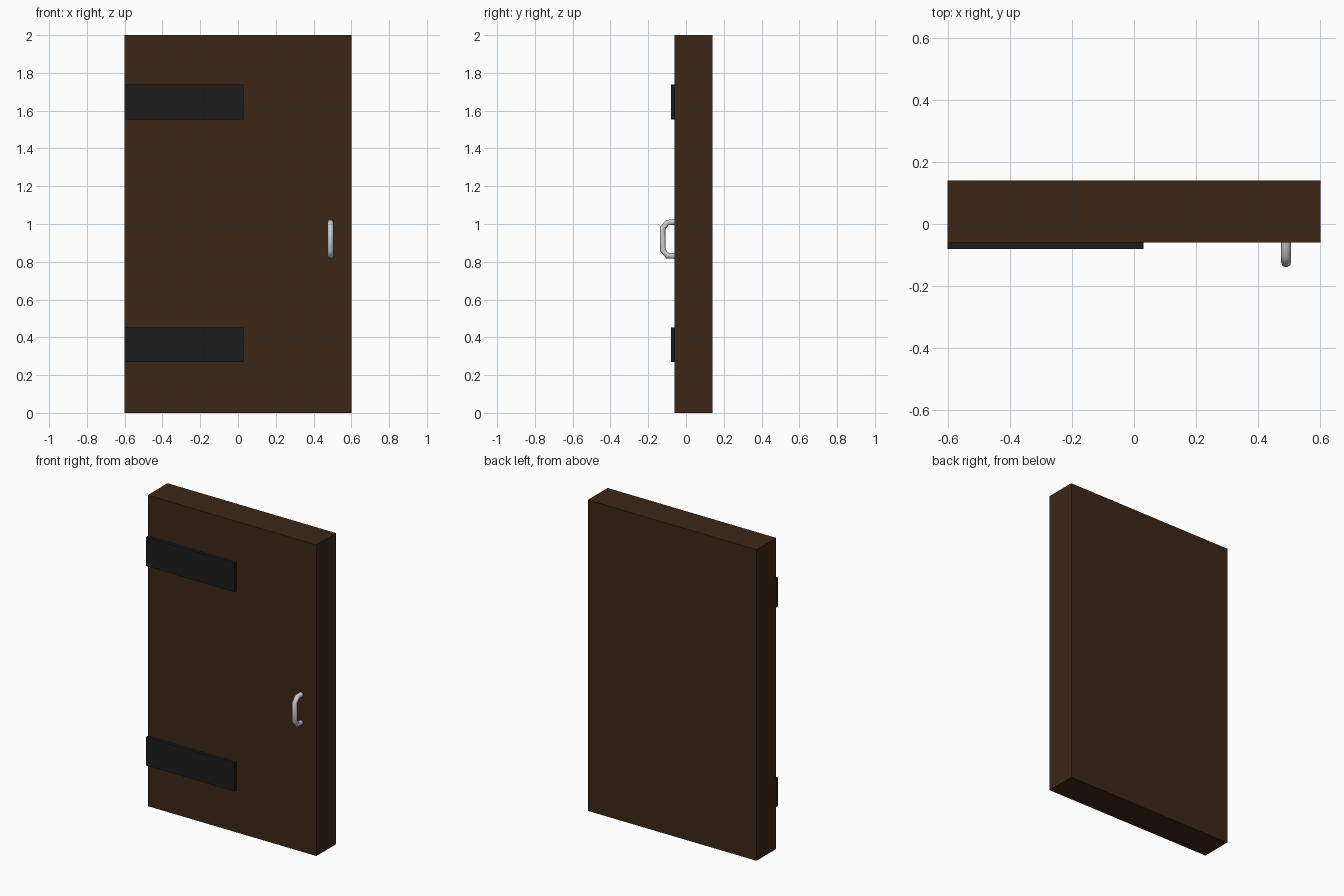
import bpy, math

if "Cube" in bpy.data.objects:
    bpy.data.objects.remove(bpy.data.objects["Cube"])


def material(name, rgb):
    m = bpy.data.materials.new(name)
    m.diffuse_color = (*rgb, 1)
    m.use_nodes = True
    m.node_tree.nodes["Principled BSDF"].inputs["Base Color"].default_value = m.diffuse_color
    return m


def box(name, x, y, z, mat):
    """Box from (min, max) ranges on each axis."""
    ranges = (x, y, z)
    bpy.ops.mesh.primitive_cube_add(size=1, location=[(a + b) / 2 for a, b in ranges])
    ob = bpy.context.object
    ob.name = name
    ob.scale = [b - a for a, b in ranges]
    bpy.ops.object.transform_apply(location=False, rotation=False, scale=True)
    ob.data.materials.append(mat)
    return ob


wood = material("dark_wood", (0.045, 0.02, 0.008))
iron = material("black_iron", (0.012, 0.012, 0.012))

# Door slab
box("door_panel", (-0.6, 0.6), (-0.06, 0.14), (0, 2), wood)

# Hinge straps
for name, z in (("lower_hinge_strap", (0.27, 0.452)), ("upper_hinge_strap", (1.552, 1.738))):
    box(name, (-0.6, 0.03), (-0.08, -0.058), z, iron)

# Pull handle: round bar bent into a bracket, ends sunk into the door
half = [(-0.04, 0.09), (-0.098, 0.088), (-0.124, 0.058)]
path = half + [(y, -z) for y, z in reversed(half)]
curve = bpy.data.curves.new("pull_handle", "CURVE")
curve.dimensions = "3D"
curve.bevel_depth = 0.016
curve.bevel_resolution = 3
curve.use_fill_caps = True
spline = curve.splines.new("POLY")
spline.points.add(len(path) - 1)
for p, (y, z) in zip(spline.points, path):
    p.co = (0.49, y, 0.92 + z, 1)
handle = bpy.data.objects.new("pull_handle", curve)
bpy.context.collection.objects.link(handle)
bpy.ops.object.select_all(action="DESELECT")
handle.select_set(True)
bpy.context.view_layer.objects.active = handle
bpy.ops.object.convert(target="MESH")
bpy.ops.object.shade_smooth_by_angle(angle=math.radians(40))
